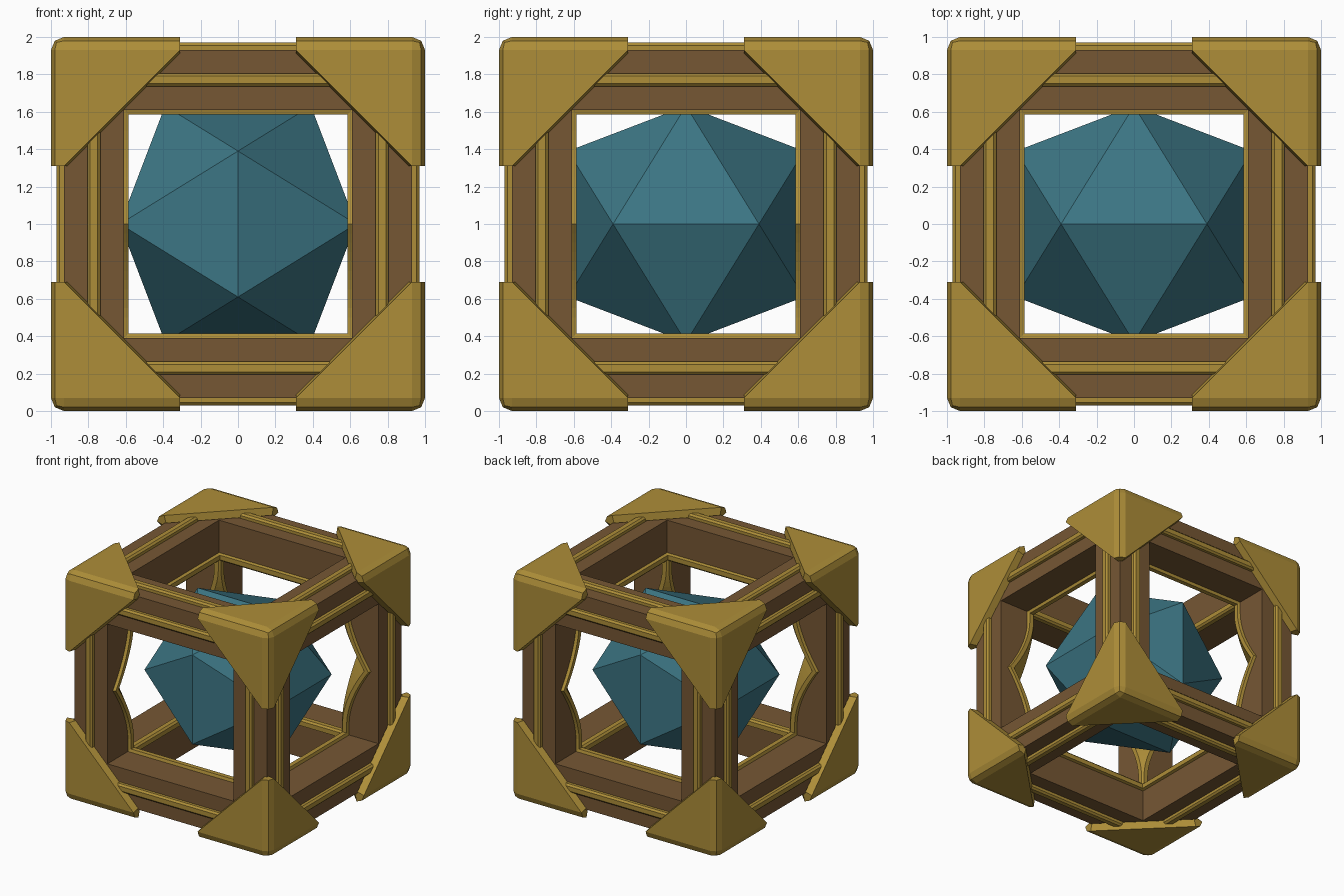
import bpy, bmesh
from mathutils import Vector

if "Cube" in bpy.data.objects:
    bpy.data.objects.remove(bpy.data.objects["Cube"])


def material(name, rgb):
    m = bpy.data.materials.new(name)
    m.diffuse_color = (*rgb, 1)
    m.use_nodes = True
    m.node_tree.nodes["Principled BSDF"].inputs["Base Color"].default_value = m.diffuse_color
    return m


GOLD = material("gold", (0.42, 0.27, 0.04))
WOOD = material("brown", (0.18, 0.095, 0.034))
TEAL = material("teal", (0.045, 0.18, 0.23))


def add_object(name, bm, mat):
    bmesh.ops.recalc_face_normals(bm, faces=bm.faces)
    me = bpy.data.meshes.new(name)
    bm.to_mesh(me)
    bm.free()
    me.materials.append(mat)
    ob = bpy.data.objects.new(name, me)
    ob.location = (0, 0, 1)
    bpy.context.collection.objects.link(ob)
    return ob


def mirror(ob, axes):
    m = ob.modifiers.new("mirror", 'MIRROR')
    m.use_axis = axes
    m.use_mirror_merge = False


def loft(name, axis, section, stations, mat):
    """Sweep a (u, v) section along one axis, then mirror it to the four parallel edges."""
    bm = bmesh.new()
    rings = []
    for t in stations:
        ring = []
        for u, v in section(t):
            co = [0, 0, 0]
            co[axis], co[(axis + 1) % 3], co[(axis + 2) % 3] = t, u, v
            ring.append(bm.verts.new(co))
        rings.append(ring)
    n = len(rings[0])
    for a, b in zip(rings, rings[1:]):
        for i in range(n):
            bm.faces.new((a[i], a[(i + 1) % n], b[(i + 1) % n], b[i]))
    bm.faces.new(rings[0])
    bm.faces.new(rings[-1])
    mirror(add_object(name, bm, mat), [i != axis for i in range(3)])


def notch(t):
    # cusp-shaped relief at mid-height of the upright posts
    return 0.21 * max(0, 1 - abs(t) / 0.5) ** 1.7


def beam_section(c):
    return [(.93, .93), (.61, .93), (.61, .62 + c), (.62 + c, .61), (.93, .61)]


def trim_section(c):
    return [(.585, .64 + c), (.585, .60 + c), (.60 + c, .585),
            (.64 + c, .585), (.65 + c, .62), (.62, .65 + c)]


# Beams, inner edge trim and raised outer strips along each axis
strip = [(.735, .92), (.735, .955), (.75, .97), (.79, .97), (.805, .955), (.805, .92)]
for axis, word in enumerate(("cross", "depth", "upright")):
    up = axis == 2
    end = .93 if up else .62
    mid = [i * 0.05 for i in range(-10, 11)] if up else []
    bend = notch if up else (lambda t: 0)
    loft(word + "_beam", axis, lambda t: beam_section(bend(t)), [-end] + mid + [end], WOOD)
    loft(word + "_inner_trim", axis, lambda t: trim_section(bend(t)), [-.615] + mid + [.615], GOLD)
    loft(word + "_outer_strip_a", axis, lambda t: strip, [-.75, .75], GOLD)
    loft(word + "_outer_strip_b", axis, lambda t: [(v, u) for u, v in strip], [-.75, .75], GOLD)

# Corner caps: one corner of a bevelled cube, trimmed diagonally and thickened
bm = bmesh.new()
bmesh.ops.create_cube(bm, size=2)
bmesh.ops.bevel(bm, geom=bm.edges[:], offset=0.07, segments=2, profile=0.5, affect='EDGES')
cuts = [((1, 0, 0), .31), ((0, 1, 0), .31), ((0, 0, 1), .31),
        ((1, 1, 0), .62), ((0, 1, 1), .62), ((1, 0, 1), .62)]
for no, d in cuts:
    bmesh.ops.bisect_plane(bm, geom=bm.verts[:] + bm.edges[:] + bm.faces[:], dist=1e-5,
                           plane_co=Vector(no) * d, plane_no=no, clear_inner=True)
# keep the face normals pointing outward for the solidify
caps = add_object("corner_caps", bm, GOLD)
if sum(p.normal.dot(p.center) for p in caps.data.polygons) < 0:
    caps.data.flip_normals()
sol = caps.modifiers.new("thickness", 'SOLIDIFY')
sol.thickness = 0.065
sol.offset = -1
mirror(caps, [True, True, True])

# Core icosahedron, edges aligned with the axes
bm = bmesh.new()
for a in (-.39, .39):
    for b in (-.631, .631):
        for co in ((0, b, a), (b, a, 0), (a, 0, b)):
            bm.verts.new(co)
bmesh.ops.convex_hull(bm, input=bm.verts[:])
add_object("core", bm, TEAL)
